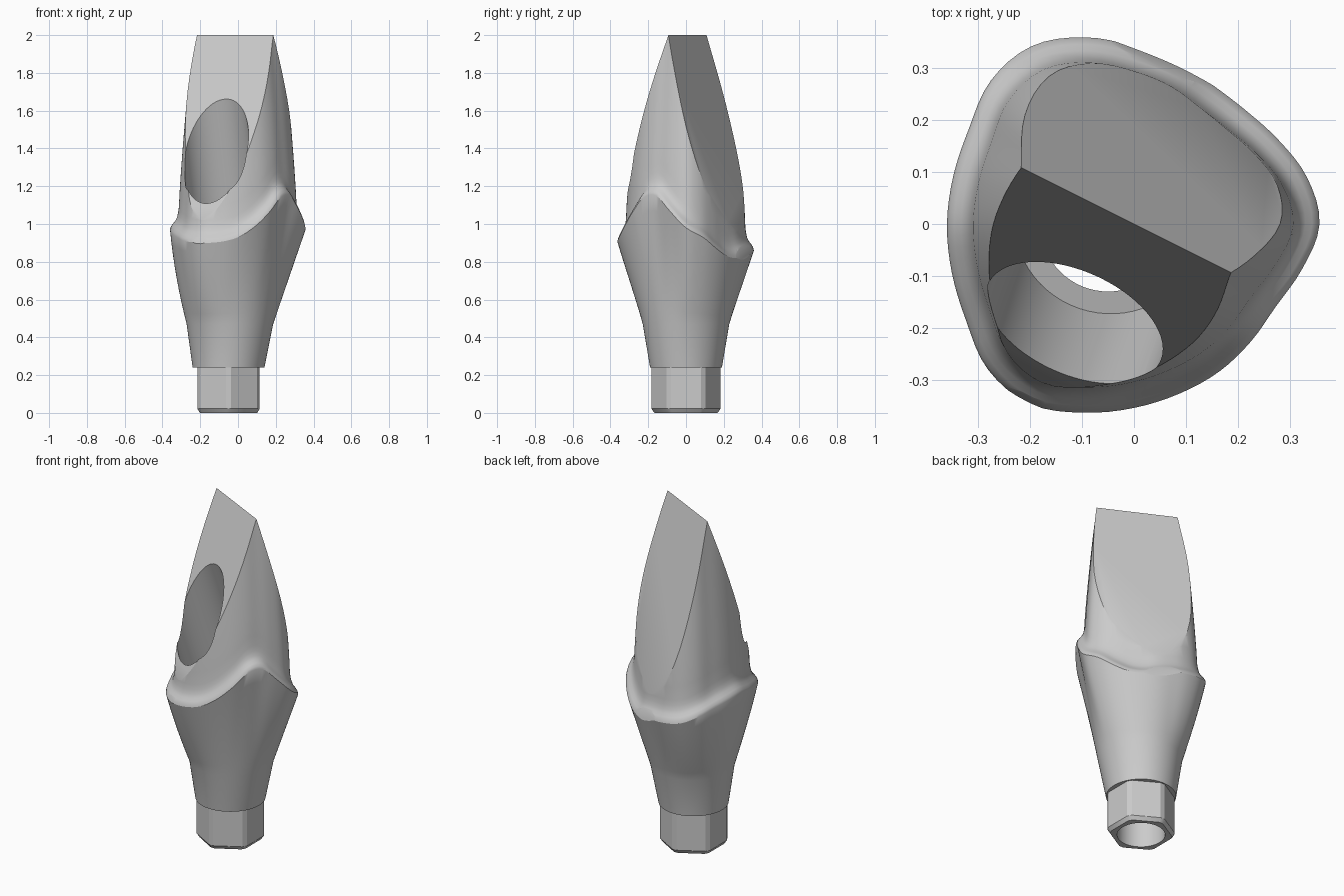
import bpy, bmesh, math
from mathutils import Vector

if "Cube" in bpy.data.objects:
    bpy.data.objects.remove(bpy.data.objects["Cube"], do_unlink=True)

metal = bpy.data.materials.new("grey_metal")
metal.use_nodes = True
GREY = (0.6, 0.6, 0.6, 1)
metal.diffuse_color = GREY
metal.node_tree.nodes["Principled BSDF"].inputs["Base Color"].default_value = GREY

AXIS = Vector((-0.05, 0, 0))          # centre line of the connector
STEPS = 96

# Margin line, every 15 degrees from +x: radius and height
MARGIN_R = [.357, .345, .322, .307, .307, .322, .342, .372, .395, .39, .367, .36,
            .36, .363, .373, .397, .40, .376, .354, .338, .328, .319, .316, .335]
MARGIN_Z = [.98, .93, .87, .83, .82, .835, .85, .86, .875, .91, .94, .96,
            .97, .95, .93, .91, .90, .905, .93, .985, 1.06, 1.14, 1.15, 1.07]


def periodic(table, turn):
    """Smooth closed interpolation of a table, turn in 0..1."""
    pos = turn * len(table)
    i, f = int(pos), pos - int(pos)
    a, b, c, d = (table[(i + k) % len(table)] for k in (-1, 0, 1, 2))
    return b + f * (c - a + f * (2 * a - 5 * b + 4 * c - d + f * (3 * (b - c) + d - a))) / 2


def loft(bm, rings):
    """Skin a stack of rings and cap both ends."""
    loops = [[bm.verts.new(p) for p in ring] for ring in rings]
    for low, high in zip(loops, loops[1:]):
        for i in range(len(low)):
            j = (i + 1) % len(low)
            bm.faces.new((low[i], low[j], high[j], high[i]))
    bm.faces.new(loops[0][::-1])
    bm.faces.new(loops[-1])


def make_object(name, bm):
    bmesh.ops.recalc_face_normals(bm, faces=bm.faces)
    mesh = bpy.data.meshes.new(name)
    bm.to_mesh(mesh)
    bm.free()
    mesh.materials.append(metal)
    obj = bpy.data.objects.new(name, mesh)
    bpy.context.collection.objects.link(obj)
    return obj


def cylinder(name, start, end, radius):
    """Cutter cylinder between two points."""
    bm = bmesh.new()
    turn = (end - start).to_track_quat('Z', 'Y')
    circle = [turn @ Vector((radius * math.cos(a), radius * math.sin(a), 0))
              for a in (math.tau * i / 64 for i in range(64))]
    loft(bm, [[p + c for p in circle] for c in (start, end)])
    obj = make_object(name, bm)
    obj.hide_render = True
    return obj


def cut(obj, cutter):
    mod = obj.modifiers.new("cut", 'BOOLEAN')
    mod.operation, mod.solver, mod.object = 'DIFFERENCE', 'EXACT', cutter
    bpy.context.view_layer.objects.active = obj
    bpy.ops.object.modifier_apply(modifier=mod.name)


def polar(radius, angle, z):
    return Vector((radius * math.cos(angle), radius * math.sin(angle), z))


# Abutment body: round neck, flaring emergence, scalloped shoulder, tapered post
turns = [i / STEPS for i in range(STEPS)]
margin = [(math.tau * t, periodic(MARGIN_R, t), periodic(MARGIN_Z, t)) for t in turns]
rings = [[AXIS + polar(0.19, a, 0.24) for a, r, z in margin]]
neck = [Vector((-0.043, 0, 0)) + polar(0.229, a, 0.47) for a, r, z in margin]
rings.append(neck)
for k in range(1, 9):                                   # emergence flare
    t = k / 8
    rings.append([n.lerp(polar(r, a, z), t)
                  + polar(0.04 * t * (1 - t) * max(0, -math.cos(a)), a, 0)
                  for n, (a, r, z) in zip(neck, margin)])
for inset, rise in ((.004, .015), (.014, .03), (.027, .045), (.037, .065), (.043, .09)):
    rings.append([polar(r - inset, a, z + rise) for a, r, z in margin])
for k in range(15):                                     # tapered post
    t = k / 14
    rings.append([polar((r - 0.047) * (1 - 0.25 * t ** 1.2), a,
                        (z + 0.12) * (1 - t) + 2.05 * t) for a, r, z in margin])
bm = bmesh.new()
loft(bm, rings)

# Two sloping flats that meet in the chisel ridge
ridge = Vector((-0.02, 0.01, 2))
for normal in (Vector((-.447, -.894, .36)), Vector((.447, .894, .26))):
    bmesh.ops.bisect_plane(bm, geom=bm.verts[:] + bm.edges[:] + bm.faces[:],
                           plane_co=ridge, plane_no=normal, clear_outer=True)
    rim = [e for e in bm.edges if e.is_boundary]
    bmesh.ops.holes_fill(bm, edges=rim, sides=0)
body = make_object("abutment_body", bm)

# Hexagonal connector with blunted corners and a chamfered foot
corners = [math.radians(60 * k + side) for k in range(6) for side in (-25.6, 25.6)]
bm = bmesh.new()
loft(bm, [[AXIS + polar(r, a, z) for a in corners]
          for r, z in ((0.168, 0), (0.183, 0.022), (0.183, 0.24))])
connector = make_object("hex_connector", bm)

# Screw bore and angled access channel
bore = cylinder("bore_cutter", AXIS + Vector((0, 0, -0.1)), AXIS + Vector((0, 0, 0.95)), 0.13)
seat = AXIS + Vector((0, 0, 0.78))
channel = cylinder("channel_cutter", seat,
                   seat + 2 * (Vector((-0.115, -0.19, 1.385)) - seat), 0.181)
cut(body, channel)
cut(body, bore)
cut(connector, bore)
for cutter in (bore, channel):
    bpy.data.objects.remove(cutter, do_unlink=True)

# Smooth shading with crisp edges
for obj in (body, connector):
    bpy.ops.object.select_all(action='DESELECT')
    obj.select_set(True)
    bpy.context.view_layer.objects.active = obj
    bpy.ops.object.shade_smooth_by_angle(angle=math.radians(28))
